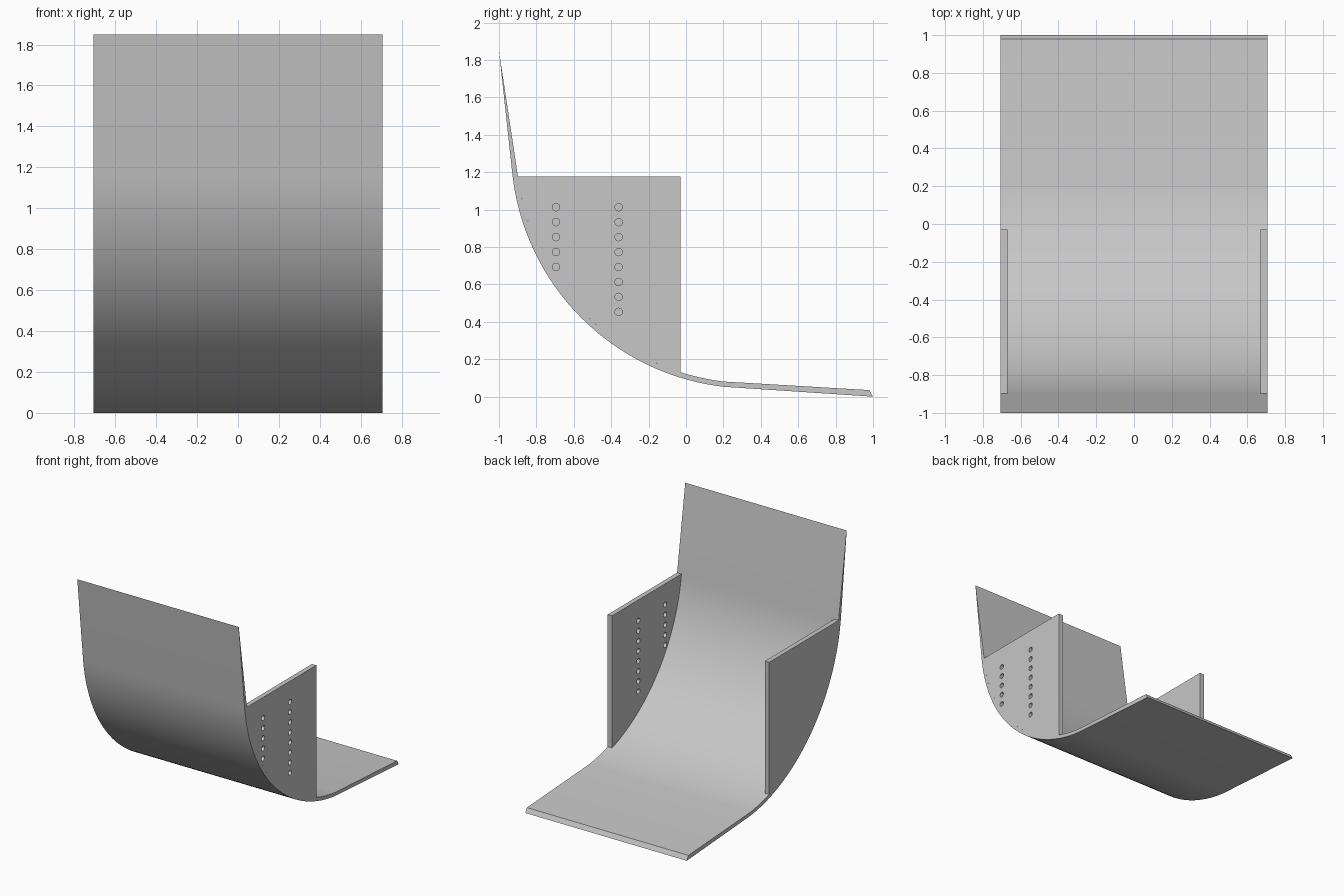
import bpy
import bmesh
from math import radians, cos, sin
from mathutils import Matrix

cube = bpy.data.objects.get("Cube")
if cube:
    bpy.data.objects.remove(cube, do_unlink=True)

HALF_WIDTH = 0.707
PLATE = 0.038
CENTRE_Y, CENTRE_Z = 0.35, 1.33
OUTER, INNER = 1.286, 1.258

grey = bpy.data.materials.new("plain grey")
grey.use_nodes = True
grey.diffuse_color = (0.57, 0.57, 0.57, 1)
grey.node_tree.nodes["Principled BSDF"].inputs["Base Color"].default_value = grey.diffuse_color


def arc(radius, start, end, steps):
    """Points (y, z) along the blade curve, angles in degrees."""
    angles = [radians(start + (end - start) * i / steps) for i in range(steps + 1)]
    return [(CENTRE_Y + radius * cos(a), CENTRE_Z + radius * sin(a)) for a in angles]


def extrude_profile(name, profile, x0, x1):
    """Solid made by sweeping a (y, z) outline from x0 to x1."""
    bm = bmesh.new()
    face = bm.faces.new([bm.verts.new((x0, y, z)) for y, z in profile])
    moved = bmesh.ops.extrude_face_region(bm, geom=[face])["geom"]
    verts = [v for v in moved if isinstance(v, bmesh.types.BMVert)]
    bmesh.ops.translate(bm, verts=verts, vec=(x1 - x0, 0, 0))
    bmesh.ops.recalc_face_normals(bm, faces=bm.faces)
    mesh = bpy.data.meshes.new(name)
    bm.to_mesh(mesh)
    bm.free()
    mesh.materials.append(grey)
    obj = bpy.data.objects.new(name, mesh)
    bpy.context.collection.objects.link(obj)
    return obj


def shade(obj):
    bpy.ops.object.select_all(action='DESELECT')
    obj.select_set(True)
    bpy.context.view_layer.objects.active = obj
    bpy.ops.object.shade_smooth_by_angle(angle=radians(20))


# Curved blade: knife edge on top, long arc, flat floor with bevelled lip
outer = arc(OUTER, 186.7, 263.3, 40)
inner = arc(INNER, 186.7, 263.3, 40)
blade_outline = [(-1, 1.85)] + outer + [(1, 0), (0.98, 0.035)] + inner[::-1]
blade = extrude_profile("curved_blade", blade_outline, -HALF_WIDTH, HALF_WIDTH)
shade(blade)

# Side plates resting on the inside of the curve
plate_outline = arc(INNER, 187, 252.4, 34) + [(-0.03, 1.177)]
right_plate = extrude_profile("right_side_plate", plate_outline,
                              -HALF_WIDTH, PLATE - HALF_WIDTH)
left_plate = extrude_profile("left_side_plate", plate_outline,
                             HALF_WIDTH - PLATE, HALF_WIDTH)

# Two columns of bolt holes through the left plate
bm = bmesh.new()
for y, count in ((-0.36, 8), (-0.695, 5)):
    for i in range(count):
        place = (Matrix.Translation((HALF_WIDTH, y, 1.013 - 0.08 * i))
                 @ Matrix.Rotation(radians(90), 4, 'Y'))
        bmesh.ops.create_cone(bm, cap_ends=True, segments=16, radius1=0.02,
                              radius2=0.02, depth=0.2, matrix=place)
cutter_mesh = bpy.data.meshes.new("hole_cutter")
bm.to_mesh(cutter_mesh)
bm.free()
cutter_mesh.materials.append(grey)
cutter = bpy.data.objects.new("hole_cutter", cutter_mesh)
cutter.hide_render = True
bpy.context.collection.objects.link(cutter)

cut = left_plate.modifiers.new("bolt_holes", 'BOOLEAN')
cut.operation = 'DIFFERENCE'
cut.solver = 'EXACT'
cut.object = cutter
bpy.context.view_layer.update()
graph = bpy.context.evaluated_depsgraph_get()
drilled = bpy.data.meshes.new_from_object(left_plate.evaluated_get(graph))
left_plate.modifiers.clear()
left_plate.data = drilled
bpy.data.objects.remove(cutter, do_unlink=True)

for plate in (left_plate, right_plate):
    shade(plate)
